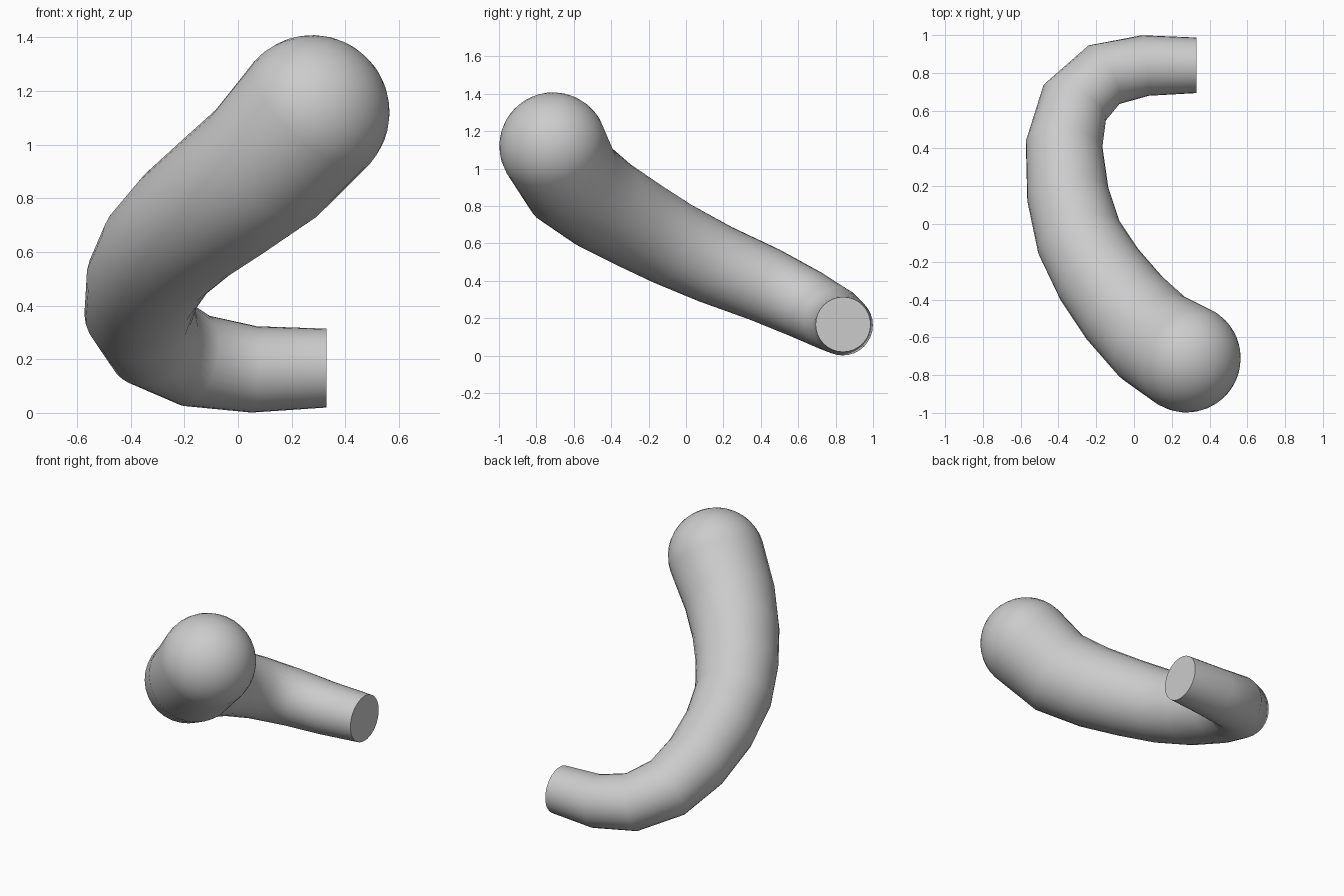
import bpy, bmesh, math
from mathutils import Vector

if "Cube" in bpy.data.objects:
    bpy.data.objects.remove(bpy.data.objects["Cube"])

SIDES = 32
# Centre line of the tube, from the flat end to the round end
path = [Vector(p) for p in [
    (0.33, 0.84, 0.167), (0.06, 0.839, 0.162), (-0.16, 0.79, 0.195),
    (-0.315, 0.64, 0.275), (-0.37, 0.42, 0.38), (-0.35, 0.155, 0.49),
    (-0.29, -0.075, 0.60), (-0.185, -0.265, 0.705), (-0.05, -0.445, 0.81),
    (0.105, -0.605, 0.93), (0.277, -0.71, 1.12)]]
n = len(path)
R0, R1 = 0.147, 0.288

bm = bmesh.new()
rings = []


def add_ring(centre, u, v, r):
    rings.append([bm.verts.new(centre + r * (math.cos(a) * u + math.sin(a) * v))
                  for a in (2 * math.pi * i / SIDES for i in range(SIDES))])


# Tapered tube with a transported frame so it does not twist
u = Vector((0, 0, 1))
for i, p in enumerate(path):
    if i == 0:
        t = Vector((-1, 0, 0))
    elif i == n - 1:
        t = (p - path[i - 1]).normalized()
    else:
        t = ((p - path[i - 1]).normalized() + (path[i + 1] - p).normalized()).normalized()
    u = (u - t * u.dot(t)).normalized()
    v = t.cross(u)
    add_ring(p, u, v, R0 + (R1 - R0) * i / (n - 1))

# Hemispherical round end
CAP = 10
for k in range(1, CAP):
    a = math.pi / 2 * k / CAP
    add_ring(path[-1] + t * R1 * math.sin(a), u, v, R1 * math.cos(a))
pole = bm.verts.new(path[-1] + t * R1)

for a, b in zip(rings, rings[1:]):
    for i in range(SIDES):
        j = (i + 1) % SIDES
        bm.faces.new((a[i], a[j], b[j], b[i]))
for i in range(SIDES):
    bm.faces.new((rings[-1][i], rings[-1][(i + 1) % SIDES], pole))

# Flat end
bm.faces.new(rings[0])
bmesh.ops.recalc_face_normals(bm, faces=bm.faces[:])

mesh = bpy.data.meshes.new("curved_tube")
bm.to_mesh(mesh)
bm.free()
tube = bpy.data.objects.new("curved_tube", mesh)
bpy.context.collection.objects.link(tube)
bpy.context.view_layer.objects.active = tube
tube.select_set(True)
bpy.ops.object.shade_smooth_by_angle(angle=math.radians(50))
